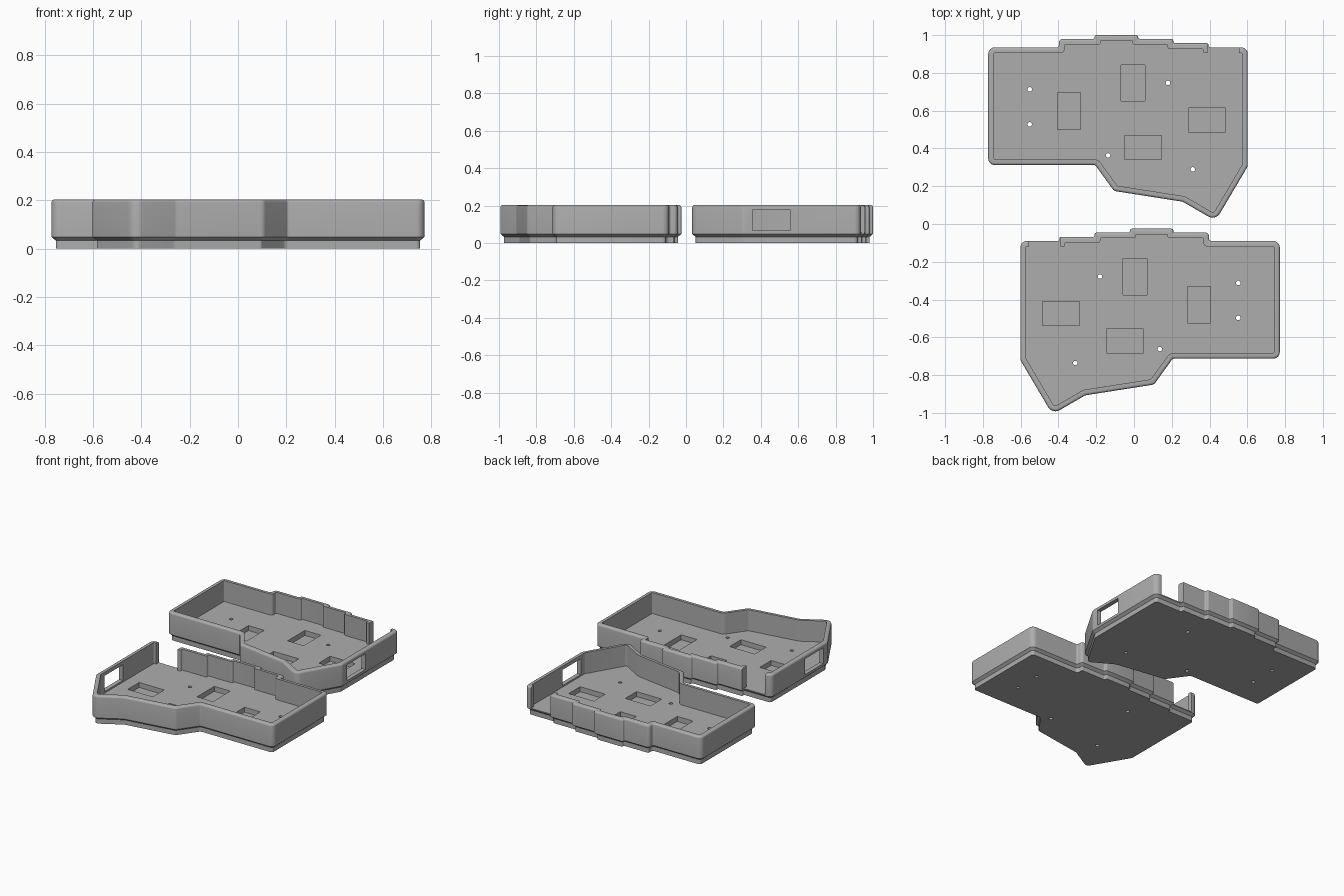
import bpy, bmesh, math
from mathutils import Vector, Matrix

if "Cube" in bpy.data.objects:
    bpy.data.objects.remove(bpy.data.objects["Cube"])

FLOOR, TOP, WALL = 0.055, 0.203, 0.03
SEG = 6        # segments per rounded corner
SHIFT = 1.025  # distance between the two halves

grey = bpy.data.materials.new("grey plastic")
grey.diffuse_color = (0.42, 0.42, 0.42, 1)
grey.use_nodes = True
grey.node_tree.nodes["Principled BSDF"].inputs["Base Color"].default_value = grey.diffuse_color

# Case outline, counter-clockwise: x, y, corner radius
OUTLINE = [
    (-0.772, 0.312, 0.035), (-0.205, 0.312, 0.012), (-0.106, 0.175, 0.03),
    (0.258, 0.118, 0.03), (0.432, 0.017, 0.045), (0.602, 0.305, 0.04),
    (0.602, 0.935, 0.035), (0.395, 0.935, 0.012), (0.395, 0.957, 0.012),
    (0.208, 0.957, 0.012), (0.208, 0.98, 0.012), (0.022, 0.98, 0.012),
    (0.022, 1.0, 0.012), (-0.208, 1.0, 0.012), (-0.208, 0.98, 0.012),
    (-0.398, 0.98, 0.025), (-0.398, 0.935, 0.012), (-0.772, 0.935, 0.035),
]


def ring(inset):
    """Outline moved inwards by inset, with every corner rounded."""
    n = len(OUTLINE)
    p = [Vector(c[:2]) for c in OUTLINE]
    corners, signs = [], []
    for i in range(n):
        d0 = (p[i] - p[i - 1]).normalized()
        d1 = (p[(i + 1) % n] - p[i]).normalized()
        n0, n1 = Vector((-d0.y, d0.x)), Vector((-d1.y, d1.x))
        corners.append(p[i] + (n0 + n1) * inset / (1 + n0.dot(n1)))
        signs.append(1 if d0.cross(d1) > 0 else -1)
    out = []
    for i in range(n):
        a, b, c = corners[i - 1], corners[i], corners[(i + 1) % n]
        u, v = (a - b), (c - b)
        half = u.angle(v) / 2
        r = max(OUTLINE[i][2] - signs[i] * inset, 0.006)
        t = min(r / math.tan(half), 0.47 * min(u.length, v.length))
        r = t * math.tan(half)
        u.normalize()
        v.normalize()
        centre = b + (u + v).normalized() * r / math.sin(half)
        start = b + u * t - centre
        sweep = (math.pi - 2 * half) * signs[i]
        for k in range(SEG + 1):
            out.append(centre + Matrix.Rotation(sweep * k / SEG, 2) @ start)
    return out


def make_object(name, bm):
    mesh = bpy.data.meshes.new(name)
    bm.to_mesh(mesh)
    bm.free()
    mesh.materials.append(grey)
    obj = bpy.data.objects.new(name, mesh)
    bpy.context.collection.objects.link(obj)
    return obj


# Tray: recessed foot, chamfer, wall, rounded rim, inside wall, floor
levels = [(0.018, 0), (0.018, 0.033), (0, 0.048)]
for k in range(5):
    a = math.pi / 2 * k / 4
    levels.append((0.013 * (1 - math.cos(a)), TOP - 0.013 * (1 - math.sin(a))))
levels += [(WALL, TOP), (WALL, FLOOR)]
bm = bmesh.new()
rings = [[bm.verts.new((q.x, q.y, z)) for q in ring(i)] for i, z in levels]
for lo, hi in zip(rings, rings[1:]):
    for k in range(len(lo)):
        m = (k + 1) % len(lo)
        bm.faces.new((lo[k], lo[m], hi[m], hi[k]))
bm.faces.new(rings[0][::-1])
bm.faces.new(rings[-1])
back_case = make_object("back_case_half", bm)

# Cutters: floor pockets, side window, rear opening and screw holes
BOXES = [
    (-0.068, 0.057, 0.65, 0.842, 0.02, 0.1),
    (-0.405, -0.282, 0.5, 0.695, 0.02, 0.1),
    (0.288, 0.484, 0.488, 0.615, 0.02, 0.1),
    (-0.05, 0.146, 0.342, 0.468, 0.02, 0.1),
    (0.54, 0.65, 0.355, 0.56, 0.066, 0.177),
    (0.388, 0.555, 0.885, 1.05, FLOOR, 0.3),
]
HOLES = [(-0.552, 0.713), (-0.552, 0.528), (0.18, 0.747), (-0.137, 0.363), (0.311, 0.289)]
bm = bmesh.new()
for x0, x1, y0, y1, z0, z1 in BOXES:
    mat = Matrix.Translation(((x0 + x1) / 2, (y0 + y1) / 2, (z0 + z1) / 2))
    bmesh.ops.create_cube(bm, size=1, matrix=mat @ Matrix.Diagonal((x1 - x0, y1 - y0, z1 - z0, 1)))
for x, y in HOLES:
    bmesh.ops.create_cone(bm, cap_ends=True, segments=20, radius1=0.012, radius2=0.012,
                          depth=0.3, matrix=Matrix.Translation((x, y, 0.05)))
cutter = make_object("opening_cutter", bm)
cutter.hide_render = True

bpy.context.view_layer.objects.active = back_case
mod = back_case.modifiers.new("openings", 'BOOLEAN')
mod.operation, mod.solver, mod.object = 'DIFFERENCE', 'EXACT', cutter
bpy.ops.object.modifier_apply(modifier=mod.name)
bpy.data.objects.remove(cutter)

# Front half: mirrored copy moved forward
front_case = bpy.data.objects.new("front_case_half", back_case.data.copy())
bpy.context.collection.objects.link(front_case)
front_case.data.transform(Matrix.Translation((0, -SHIFT, 0)) @ Matrix.Diagonal((-1, 1, 1, 1)))
front_case.data.flip_normals()

for obj in (back_case, front_case):
    obj.select_set(True)
bpy.ops.object.shade_smooth_by_angle(angle=math.radians(30))
